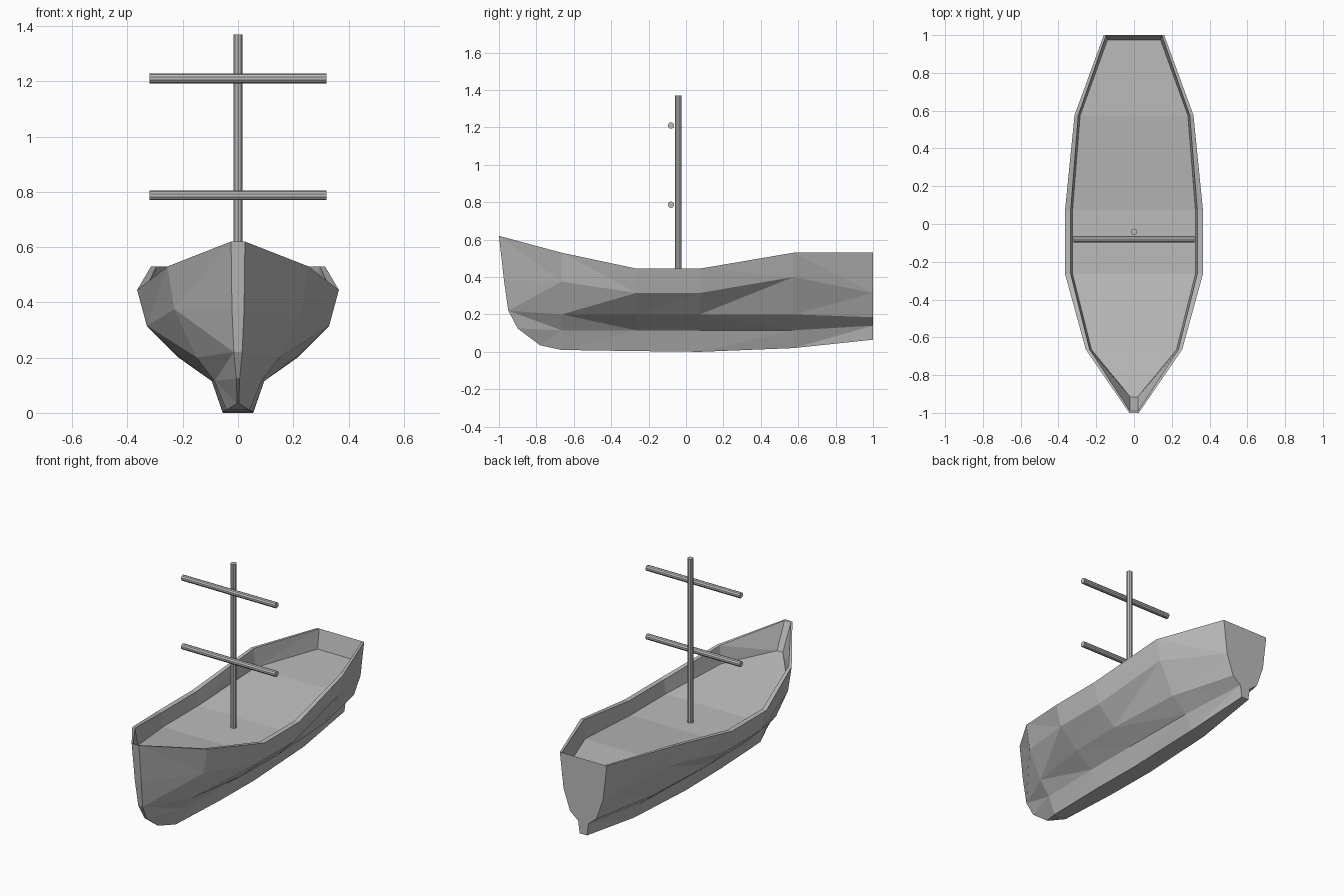
import bpy
import bmesh
from math import pi
from mathutils import Matrix, Vector

default_cube = bpy.data.objects.get("Cube")
if default_cube:
    bpy.data.objects.remove(default_cube, do_unlink=True)

# One plain grey for everything
grey = bpy.data.materials.new("plain grey")
grey.use_nodes = True
colour = (0.5, 0.5, 0.5, 1)
grey.diffuse_color = colour
grey.node_tree.nodes["Principled BSDF"].inputs["Base Color"].default_value = colour


def make_object(name, bm):
    """Turn a bmesh into a flat shaded grey object."""
    bmesh.ops.recalc_face_normals(bm, faces=bm.faces)
    mesh = bpy.data.meshes.new(name)
    bm.to_mesh(mesh)
    bm.free()
    mesh.materials.append(grey)
    obj = bpy.data.objects.new(name, mesh)
    bpy.context.collection.objects.link(obj)
    return obj


def pole(name, start, end, radius, sides=10):
    """Straight round spar between two points."""
    start, end = Vector(start), Vector(end)
    axis = end - start
    turn = axis.to_track_quat("Z", "Y").to_matrix().to_4x4()
    bm = bmesh.new()
    bmesh.ops.create_cone(bm, cap_ends=True, segments=sides,
                          radius1=radius, radius2=radius, depth=axis.length,
                          matrix=Matrix.Translation((start + end) / 2) @ turn)
    return make_object(name, bm)


# Half sections from bow to stern: deck edge, inner rail, outer rail,
# upper side, lower side, keel top, keel bottom
stem = [(.02, -.915, .46), (.022, -.99, .617), (.025, -1, .62),
        (.022, -.973, .38), (.015, -.95, .22), (.006, -.9, .125),
        (.003, -.78, .035)]


def section(y, *pairs):
    return [(x, y, z) for x, z in pairs]


sections = [
    stem,
    section(-.665, (.225, .42), (.235, .53), (.255, .53), (.23, .375),
            (.15, .2), (.085, .115), (.042, .01)),
    section(-.265, (.325, .36), (.335, .445), (.365, .445), (.33, .315),
            (.21, .2), (.095, .115), (.055, .004)),
    section(.075, (.325, .36), (.335, .445), (.365, .445), (.33, .315),
            (.215, .2), (.095, .115), (.055, 0)),
    section(.575, (.285, .415), (.295, .53), (.315, .53), (.285, .4),
            (.19, .2), (.09, .115), (.05, .02)),
    section(1, (.14, .415), (.147, .53), (.16, .53), (.135, .315),
            (.09, .185), (.035, .14), (.025, .065)),
]
# The inner face of the transom leans forward
sections[-1][0] = (.14, .975, .415)

# Hull shell: skin both sides, then close deck, keel, stem and transom
bm = bmesh.new()
rings = {side: [[bm.verts.new((side * x, y, z)) for x, y, z in sec]
                for sec in sections] for side in (1, -1)}
for side in (1, -1):
    for fore, aft in zip(rings[side], rings[side][1:]):
        for row in range(len(fore) - 1):
            a, b = fore[row], aft[row]
            c, d = aft[row + 1], fore[row + 1]
            # Planks fold along alternating diagonals
            if row % 2:
                folds = ((a, b, d), (b, c, d))
            else:
                folds = ((a, b, c), (a, c, d))
            for fold in folds:
                bm.faces.new(fold)

left, right = rings[1], rings[-1]
for i in range(len(left) - 1):
    for row in (0, -1):
        bm.faces.new((left[i][row], left[i + 1][row],
                      right[i + 1][row], right[i][row]))
for row in range(len(stem) - 1):
    bm.faces.new((left[0][row], left[0][row + 1],
                  right[0][row + 1], right[0][row]))
    bm.faces.new((left[-1][row], left[-1][row + 1],
                  right[-1][row + 1], right[-1][row]))
make_object("hull", bm)

# Mast and its two crossing yards
mast_y, yard_y, spar = -.042, -.08, .0175
pole("mast", (0, mast_y, .35), (0, mast_y, 1.37), spar)
for name, z in (("lower_yard", .787), ("upper_yard", 1.21)):
    pole(name, (-.32, yard_y, z), (.32, yard_y, z), spar)
